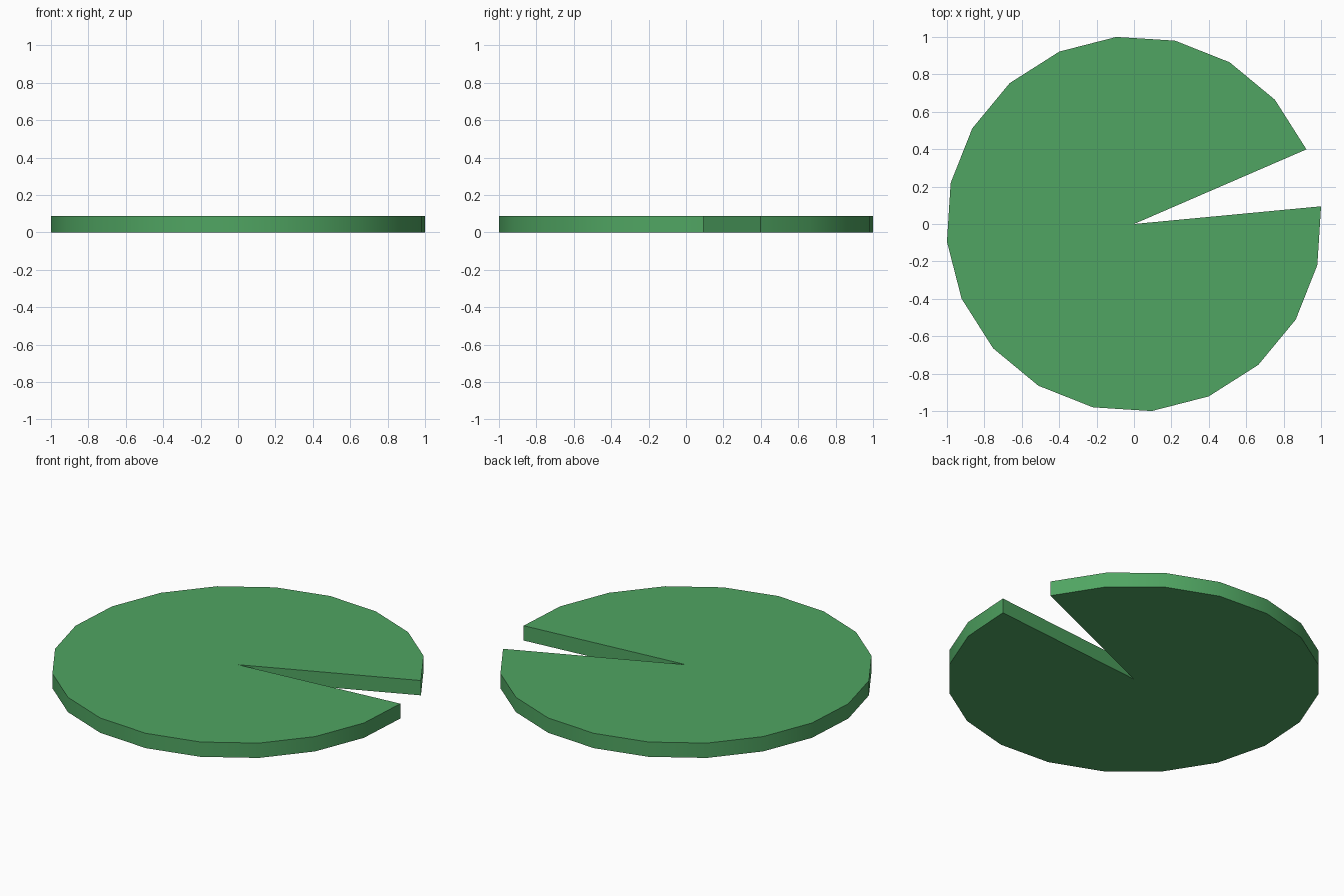
import bpy, bmesh, math

if "Cube" in bpy.data.objects:
    bpy.data.objects.remove(bpy.data.objects["Cube"])

RADIUS, HEIGHT, SIDES = 1.0045, 0.088, 20
STEP = 2 * math.pi / SIDES
START = math.radians(23.4)

# Green material
green = bpy.data.materials.new("green")
green.diffuse_color = (0.080, 0.376, 0.122, 1)
green.use_nodes = True
green.node_tree.nodes["Principled BSDF"].inputs["Base Color"].default_value = green.diffuse_color

# Disc outline: centre point plus rim, leaving one of 20 segments open
outline = [(0, 0)] + [(RADIUS * math.cos(START + i * STEP),
                       RADIUS * math.sin(START + i * STEP)) for i in range(SIDES)]

# Extrude the outline into a thick slab
bm = bmesh.new()
base = bm.faces.new([bm.verts.new((x, y, 0)) for x, y in outline])
top = bmesh.ops.extrude_face_region(bm, geom=[base], use_keep_orig=True)
bmesh.ops.translate(bm, vec=(0, 0, HEIGHT),
                    verts=[v for v in top["geom"] if isinstance(v, bmesh.types.BMVert)])
bmesh.ops.recalc_face_normals(bm, faces=bm.faces)

mesh = bpy.data.meshes.new("notched_disc")
bm.to_mesh(mesh)
bm.free()
mesh.materials.append(green)
disc = bpy.data.objects.new("notched_disc", mesh)
bpy.context.collection.objects.link(disc)

# Smooth rim, sharp top and notch edges
bpy.context.view_layer.objects.active = disc
disc.select_set(True)
bpy.ops.object.shade_smooth_by_angle(angle=math.radians(30))
